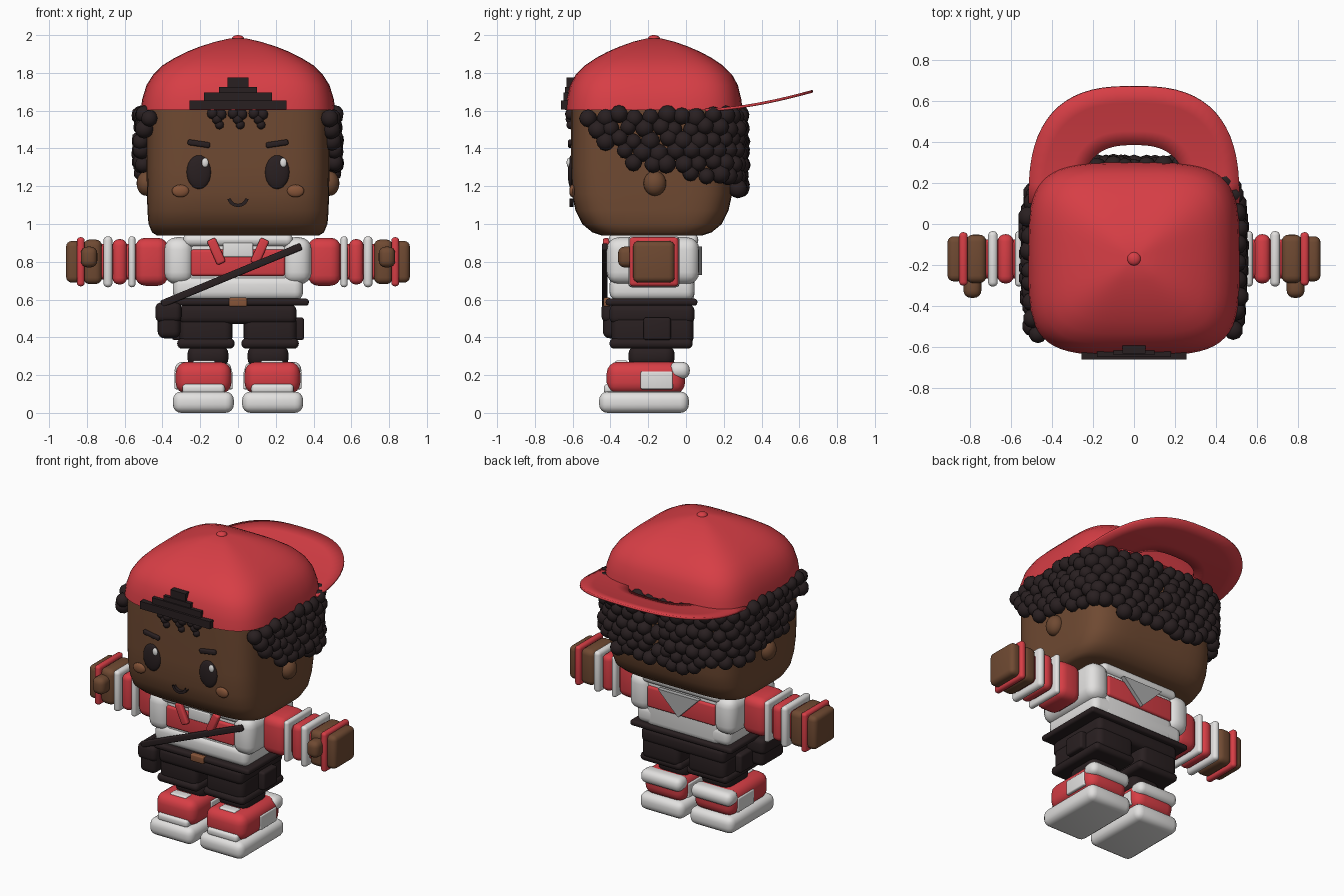
import bpy, bmesh, math, random
from mathutils import Matrix, Vector

if "Cube" in bpy.data.objects:
    bpy.data.objects.remove(bpy.data.objects["Cube"])

random.seed(4)
CY = -0.17  # body centre line in y


def material(name, r, g, b):
    m = bpy.data.materials.new(name)
    m.diffuse_color = (r, g, b, 1)
    m.use_nodes = True
    m.node_tree.nodes["Principled BSDF"].inputs["Base Color"].default_value = m.diffuse_color
    return m


RED = material("red cloth", 0.68, 0.048, 0.06)
BROWN = material("brown skin", 0.16, 0.068, 0.032)
CHEEK = material("warm brown", 0.24, 0.09, 0.04)
DARK = material("soft black", 0.022, 0.014, 0.015)
WHITE = material("white", 0.76, 0.75, 0.74)
GREY = material("light grey", 0.42, 0.42, 0.42)


def finish(name, bm, mat, angle=40):
    bmesh.ops.recalc_face_normals(bm, faces=bm.faces)
    me = bpy.data.meshes.new(name)
    bm.to_mesh(me)
    bm.free()
    me.materials.append(mat)
    ob = bpy.data.objects.new(name, me)
    bpy.context.collection.objects.link(ob)
    bpy.ops.object.select_all(action='DESELECT')
    ob.select_set(True)
    bpy.context.view_layer.objects.active = ob
    bpy.ops.object.shade_smooth_by_angle(angle=math.radians(angle))
    return ob


def box(name, x, y, z, mat, bevel=0.03, turn=0.0):
    """Rounded box from (min, max) ranges, turned about y."""
    size = [b - a for a, b in (x, y, z)]
    mid = Vector([(a + b) / 2 for a, b in (x, y, z)])
    bm = bmesh.new()
    bmesh.ops.create_cube(bm, size=1, matrix=Matrix.Diagonal((*size, 1)))
    if bevel:
        bmesh.ops.bevel(bm, geom=bm.edges[:], offset=min(bevel, 0.48 * min(size)),
                        segments=4, profile=0.5, affect='EDGES')
    bm.transform(Matrix.Translation(mid) @ Matrix.Rotation(turn, 4, 'Y'))
    return finish(name, bm, mat)


def ball(name, c, r, mat):
    bm = bmesh.new()
    bmesh.ops.create_uvsphere(bm, u_segments=20, v_segments=12, radius=1,
                              matrix=Matrix.Translation(c) @ Matrix.Diagonal((*r, 1)))
    return finish(name, bm, mat)


def pair(x, s):
    return (x[0], x[1]) if s > 0 else (-x[1], -x[0])


def squircle(a, hx, hy, n):
    c, s = math.cos(a), math.sin(a)
    return (math.copysign(abs(c) ** (2 / n), c) * hx,
            math.copysign(abs(s) ** (2 / n), s) * hy)


def loft(name, rings, cy, n, mat, steps=56):
    """Skin stacked squircle rings (z, half x, half y)."""
    bm = bmesh.new()
    loops = []
    for z, hx, hy in rings:
        pts = [squircle(2 * math.pi * (i + 0.5) / steps, hx, hy, n) for i in range(steps)]
        loops.append([bm.verts.new((px, cy + py, z)) for px, py in pts])
    for lo, hi in zip(loops, loops[1:]):
        for i in range(steps):
            j = (i + 1) % steps
            bm.faces.new((lo[i], lo[j], hi[j], hi[i]))
    bm.faces.new(loops[0])
    bm.faces.new(loops[-1])
    return finish(name, bm, mat, 50)


# Head and ears
loft("head", [(0.94, 0.43, 0.27), (0.955, 0.455, 0.315), (1.0, 0.474, 0.37), (1.07, 0.48, 0.405),
              (1.16, 0.482, 0.425), (1.3, 0.485, 0.43), (1.64, 0.485, 0.43)], -0.18, 5, BROWN)
for s in (-1, 1):
    ball("ear", (s * 0.485, -0.165, 1.215), (0.052, 0.06, 0.066), BROWN)

# Face
for s in (-1, 1):
    ball("eye", (s * 0.207, -0.606, 1.275), (0.065, 0.02, 0.09), DARK)
    ball("eye_glint", (s * 0.207 + 0.033, -0.622, 1.325), (0.018, 0.01, 0.025), WHITE)
    ball("cheek", (s * 0.305, -0.602, 1.175), (0.045, 0.016, 0.033), CHEEK)
    box("brow", pair((0.147, 0.267), s), (-0.625, -0.59), (1.41, 1.44), DARK, 0.01, -s * 0.15)
bm = bmesh.new()
arc = [math.pi * (1.08 + 0.84 * i / 10) for i in range(11)]
lip = [[bm.verts.new((r * math.cos(a), y, 1.145 + 0.95 * r * math.sin(a)))
        for y in (-0.617, -0.595) for r in (0.04, 0.058)] for a in arc]
for p, q in zip(lip, lip[1:]):
    for i, j in ((0, 1), (1, 3), (3, 2), (2, 0)):
        bm.faces.new((p[i], p[j], q[j], q[i]))
finish("smile", bm, DARK)

# Cap
loft("cap_crown", [(1.603, 0.515, 0.47), (1.66, 0.508, 0.463), (1.735, 0.485, 0.445), (1.79, 0.45, 0.415),
                   (1.84, 0.40, 0.365), (1.88, 0.335, 0.305), (1.912, 0.27, 0.245), (1.94, 0.2, 0.18),
                   (1.965, 0.12, 0.11), (1.982, 0.045, 0.04)], CY, 4, RED)
ball("cap_button", (0, CY, 1.98), (0.033, 0.033, 0.02), RED)
bm = bmesh.new()
rows = []
for r in (0.5, 0.62, 0.74, 0.86, 1.0):
    row = []
    for i in range(33):
        px, py = squircle(math.pi * i / 32, 0.515 * r, 0.57 * r, 2.7)
        row.append(bm.verts.new((px, 0.1 + py, 1.61 + 0.1 * (max(py, 0) / 0.57) ** 1.6)))
    rows.append(row)
for a, b in zip(rows, rows[1:]):
    for i in range(32):
        bm.faces.new((a[i], b[i], b[i + 1], a[i + 1]))
brim = finish("cap_brim", bm, RED)
brim.modifiers.new("thickness", 'SOLIDIFY').thickness = 0.014
# Cap strap and its stepped tab
for hx, lo, hi, y in ((0.257, 1.605, 1.655, -0.662), (0.18, 1.65, 1.695, -0.648),
                      (0.1, 1.69, 1.725, -0.64), (0.055, 1.72, 1.775, -0.632)):
    box("cap_strap", (-hx, hx), (y, -0.56), (lo, hi), DARK, 0)

# Curly hair: rows of balls round the sides and back
bm = bmesh.new()


def curl(x, y, z, r):
    bmesh.ops.create_icosphere(bm, subdivisions=2, radius=r, matrix=Matrix.Translation((x, y, z)))


def hairline(y):
    knots = ((-0.64, 1.57), (-0.5, 1.53), (-0.3, 1.33), (0.0, 1.28), (0.2, 1.235), (0.3, 1.21))
    for (y0, z0), (y1, z1) in zip(knots, knots[1:]):
        if y <= y1:
            return z0 + (z1 - z0) * (y - y0) / (y1 - y0)
    return 1.21


for k in range(7):
    z = 1.57 - 0.062 * k
    walked, last, goal = 0.0, None, 0.04 * (k % 2)
    for i in range(1440):
        px, py = squircle(2 * math.pi * i / 1440, 0.508, 0.463, 4.5)
        py -= 0.18
        if last:
            walked += math.hypot(px - last[0], py - last[1])
        last = (px, py)
        if walked >= goal:
            goal += 0.08
            if py > -0.57 and z > hairline(py) - 0.02:
                curl(px * random.uniform(0.985, 1.02), py + random.uniform(-0.01, 0.01),
                     z + random.uniform(-0.012, 0.012), random.uniform(0.043, 0.053))
# Fringe locks
for x in (-0.11, 0.0, 0.11):
    for dx, z, r in ((-0.025, 1.585, 0.03), (0.02, 1.58, 0.03), (0.0, 1.555, 0.028), (0.012, 1.525, 0.024)):
        curl(x + dx, -0.61, z, r)
finish("curly_hair", bm, DARK, 60)

# Torso
box("torso", (-0.28, 0.28), (-0.39, 0.045), (0.58, 0.93), WHITE, 0.05)
box("shirt_hem", (-0.345, 0.345), (-0.405, 0.045), (0.595, 0.725), WHITE, 0.045)
box("chest_band", (-0.25, 0.25), (-0.405, 0.06), (0.725, 0.865), RED, 0.015)
box("chest_panel", (-0.08, 0.08), (-0.413, -0.38), (0.825, 0.9), WHITE, 0.008)
box("collar", (-0.29, 0.29), (-0.41, 0.065), (0.88, 0.95), WHITE, 0.033)
for s in (-1, 1):
    box("shoulder", pair((0.235, 0.39), s), (-0.42, 0.07), (0.68, 0.93), WHITE, 0.065)
    box("collar_ribbon", pair((0.09, 0.14), s), (-0.44, -0.405), (0.785, 0.925), RED, 0.012, s * 0.42)
bm = bmesh.new()
tri = [bm.verts.new(p) for p in ((-0.15, 0.055, 0.88), (0.15, 0.055, 0.88), (0, 0.055, 0.73))]
out = bmesh.ops.extrude_face_region(bm, geom=[bm.faces.new(tri)])
bmesh.ops.translate(bm, vec=(0, 0.03, 0), verts=[v for v in out['geom'] if isinstance(v, bmesh.types.BMVert)])
finish("back_triangle", bm, GREY)

# Shoulder bag and strap
box("bag_strap", (-0.435, 0.365), (-0.445, -0.415), (0.71, 0.748), DARK, 0.008, -math.atan2(0.31, 0.75))
box("bag", (-0.425, -0.305), (-0.44, -0.2), (0.395, 0.57), DARK, 0.035)
box("bag_flap", (-0.437, -0.3), (-0.447, -0.19), (0.48, 0.585), DARK, 0.03)

# Belt, shorts and legs
box("belt", (-0.375, 0.375), (-0.425, 0.06), (0.568, 0.605), DARK, 0.015)
box("buckle", (-0.048, 0.048), (-0.437, -0.4), (0.563, 0.61), CHEEK, 0.008)
box("shorts_top", (-0.31, 0.31), (-0.405, 0.045), (0.47, 0.575), DARK, 0.035)
for s in (-1, 1):
    box("shorts_leg", pair((0.03, 0.31), s), (-0.395, 0.04), (0.36, 0.52), DARK, 0.04)
    box("shorts_hem", pair((0.018, 0.322), s), (-0.405, 0.035), (0.34, 0.395), DARK, 0.026)
    box("side_pocket", pair((0.27, 0.35), s), (-0.225, -0.08), (0.385, 0.505), DARK, 0.015)
    box("shin", pair((0.05, 0.268), s), (-0.305, -0.06), (0.24, 0.36), DARK, 0.05)
    # Shoes
    box("sole", pair((0.022, 0.345), s), (-0.46, 0.015), (0, 0.113), WHITE, 0.045)
    box("shoe", pair((0.035, 0.33), s), (-0.42, -0.005), (0.1, 0.27), RED, 0.06)
    box("toe_cap", pair((0.07, 0.295), s), (-0.435, -0.36), (0.1, 0.153), WHITE, 0.02)
    box("laces", pair((0.12, 0.24), s), (-0.375, -0.31), (0.22, 0.277), WHITE, 0.01)
    box("shoe_patch", pair((0.028, 0.336), s), (-0.24, -0.07), (0.125, 0.22), WHITE, 0.008)
    box("heel_cuff", pair((0.035, 0.335), s), (-0.09, 0.02), (0.18, 0.27), WHITE, 0.04)

    # Arms: sleeve, striped cuffs, hand and wristband
    for name, x, half, mat, bev in (
            ("sleeve", (0.37, 0.545), 0.127, RED, 0.055), ("inner_cuff", (0.543, 0.58), 0.135, WHITE, 0.018),
            ("arm_core", (0.5, 0.75), 0.095, RED, 0.03), ("red_cuff", (0.588, 0.665), 0.12, RED, 0.035),
            ("outer_cuff", (0.665, 0.712), 0.135, WHITE, 0.022), ("hand_base", (0.72, 0.82), 0.118, BROWN, 0.035),
            ("hand_band", (0.812, 0.853), 0.13, RED, 0.018), ("fist", (0.83, 0.91), 0.11, BROWN, 0.03)):
        box(name, pair(x, s), (CY - half, CY + half), (0.8 - half, 0.8 + half), mat, bev)
    box("thumb", pair((0.745, 0.832), s), (-0.36, -0.25), (0.77, 0.88), BROWN, 0.035)
